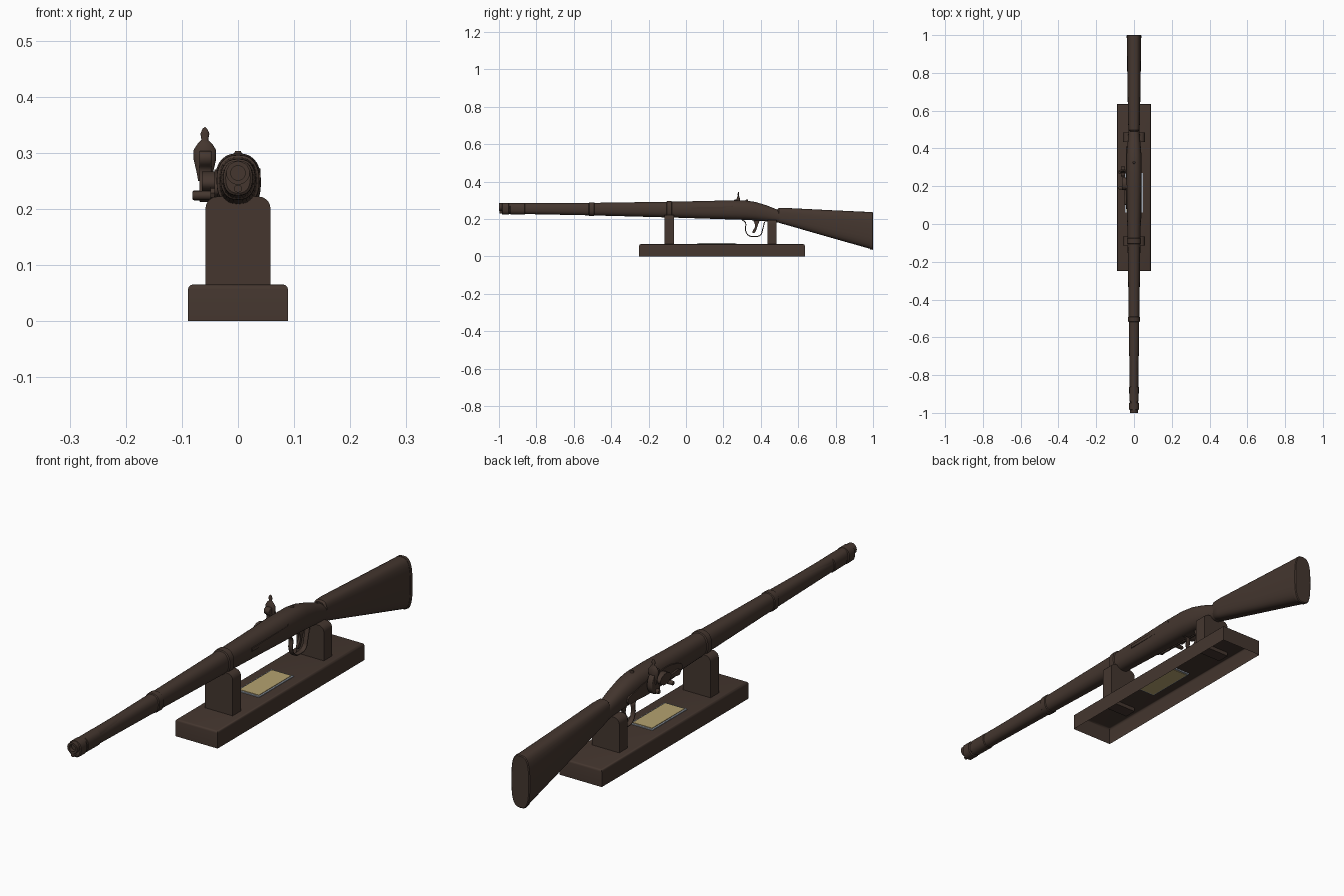
import bpy, bmesh, math
from mathutils import Vector, Matrix

if "Cube" in bpy.data.objects:
    bpy.data.objects.remove(bpy.data.objects["Cube"])

def material(name, rgb):
    m = bpy.data.materials.new(name)
    m.diffuse_color = (*rgb, 1)
    m.use_nodes = True
    m.node_tree.nodes["Principled BSDF"].inputs["Base Color"].default_value = m.diffuse_color
    return m

WOOD = material("dark walnut", (0.058, 0.037, 0.028))
GOLD = material("aged gold", (0.46, 0.36, 0.16))
GREY = material("pale grey", (0.36, 0.40, 0.46))

def finish(ob, mat=WOOD, angle=35):
    ob.data.materials.append(mat)
    bpy.ops.object.select_all(action='DESELECT')
    ob.select_set(True)
    bpy.context.view_layer.objects.active = ob
    bpy.ops.object.shade_smooth_by_angle(angle=math.radians(angle))
    return ob

def from_bmesh(name, bm, mat=WOOD):
    bmesh.ops.recalc_face_normals(bm, faces=bm.faces)
    me = bpy.data.meshes.new(name)
    bm.to_mesh(me)
    bm.free()
    ob = bpy.data.objects.new(name, me)
    bpy.context.collection.objects.link(ob)
    return finish(ob, mat)

def box(name, x, y, z, mat=WOOD):
    bm = bmesh.new()
    bmesh.ops.create_cube(bm, size=1)
    for v in bm.verts:
        v.co = [(a + b) / 2 + c * (b - a) for (a, b), c in zip((x, y, z), v.co)]
    return from_bmesh(name, bm, mat)

def loft(name, rows, power=2.4, seg=28):
    """Superellipse sections (y, bottom, top, half width) joined along y."""
    bm = bmesh.new()
    rings = []
    for y, lo, hi, w in rows:
        ring = []
        for i in range(seg):
            t = 2 * math.pi * i / seg
            c, s = math.cos(t), math.sin(t)
            px = math.copysign(abs(c) ** (2 / power), c)
            pz = math.copysign(abs(s) ** (2 / power), s)
            ring.append(bm.verts.new((w * px, y, (lo + hi) / 2 + (hi - lo) / 2 * pz)))
        rings.append(ring)
    for a, b in zip(rings, rings[1:]):
        for i in range(seg):
            j = (i + 1) % seg
            bm.faces.new((a[i], a[j], b[j], b[i]))
    bm.faces.new(rings[0])
    bm.faces.new(rings[-1])
    return from_bmesh(name, bm)

def lathe(name, profile, matrix, seg=20):
    """Spin (radius, height) points around local z, then place."""
    bm = bmesh.new()
    vs = [bm.verts.new((r, 0, h)) for r, h in profile]
    es = [bm.edges.new(p) for p in zip(vs, vs[1:])]
    bmesh.ops.spin(bm, geom=vs + es, cent=(0, 0, 0), axis=(0, 0, 1),
                   angle=2 * math.pi, steps=seg, use_duplicate=False)
    bmesh.ops.remove_doubles(bm, verts=bm.verts, dist=1e-5)
    bm.transform(matrix)
    return from_bmesh(name, bm)

def plate(name, pts, x, half, bevel=0.0, closed=True, smooth=True):
    """Side outline in (y, z), extruded along x."""
    cu = bpy.data.curves.new(name, 'CURVE')
    cu.dimensions = '2D'
    cu.fill_mode = 'BOTH' if closed else 'NONE'
    cu.extrude, cu.bevel_depth, cu.bevel_resolution = half, bevel, 2
    if not closed:
        cu.dimensions, cu.fill_mode = '3D', 'FULL'
    sp = cu.splines.new('BEZIER')
    sp.bezier_points.add(len(pts) - 1)
    for bp, (a, b) in zip(sp.bezier_points, pts):
        bp.co = (a, b, 0)
        bp.handle_left_type = bp.handle_right_type = 'AUTO' if smooth else 'VECTOR'
    sp.use_cyclic_u = closed
    sp.resolution_u = 5
    ob = bpy.data.objects.new(name, cu)
    ob.location = (x, 0, 0)
    ob.rotation_euler = (math.pi / 2, 0, math.pi / 2)
    bpy.context.collection.objects.link(ob)
    bpy.ops.object.select_all(action='DESELECT')
    ob.select_set(True)
    bpy.context.view_layer.objects.active = ob
    bpy.ops.object.convert(target='MESH')
    return finish(bpy.context.view_layer.objects.active)

# Display base: hollow underneath, softened top edge
bm = bmesh.new()
bmesh.ops.create_cube(bm, size=1)
for v in bm.verts:
    v.co = (v.co.x * 0.178, 0.1925 + v.co.y * 0.885, 0.0325 + v.co.z * 0.065)
bm.faces.ensure_lookup_table()
bmesh.ops.delete(bm, geom=[f for f in bm.faces if f.calc_center_median().z < 0.01],
                 context='FACES_ONLY')
bmesh.ops.bevel(bm, geom=[e for e in bm.edges if all(v.co.z > 0.06 for v in e.verts)],
                offset=0.008, segments=3, profile=0.5, affect='EDGES')
from_bmesh("display_base", bm)

# Two support posts with rounded shoulders
for name, y, top in (("front_post", -0.09, 0.222), ("rear_post", 0.46, 0.195)):
    w, r = 0.058, 0.022
    outline = [(-w, 0.05), (w, 0.05)]
    for k in range(6):
        t = math.pi / 2 * k / 5
        outline.append((w - r + r * math.cos(t), top - r + r * math.sin(t)))
    outline += [(-x, z) for x, z in reversed(outline[2:])]
    bm = bmesh.new()
    f = bm.faces.new([bm.verts.new((x, y - 0.025, z)) for x, z in outline])
    ext = bmesh.ops.extrude_face_region(bm, geom=[f])
    bmesh.ops.translate(bm, vec=(0, 0.05, 0),
                        verts=[g for g in ext['geom'] if isinstance(g, bmesh.types.BMVert)])
    from_bmesh(name, bm)

# Name plaque: grey rim with gold face
box("plaque_rim", (-0.047, 0.047), (0.06, 0.27), (0.06, 0.068), GREY)
box("plaque_face", (-0.041, 0.041), (0.067, 0.263), (0.058, 0.0705), GOLD)

# Long forestock running into the lock swell and wrist
BODY = [(-0.985, 0.228, 0.282, 0.022), (-0.85, 0.226, 0.281, 0.023),
        (-0.5, 0.219, 0.286, 0.028), (-0.09, 0.208, 0.292, 0.034),
        (0.1, 0.202, 0.296, 0.038), (0.22, 0.198, 0.299, 0.041),
        (0.32, 0.195, 0.298, 0.041), (0.37, 0.192, 0.291, 0.039),
        (0.43, 0.187, 0.273, 0.034), (0.49, 0.181, 0.249, 0.029),
        (0.56, 0.17, 0.235, 0.024)]
loft("forestock", BODY)

# Shoulder stock and butt plate
loft("butt_stock", [(0.49, 0.185, 0.254, 0.022), (0.497, 0.179, 0.259, 0.028),
                    (0.53, 0.170, 0.259, 0.031), (0.75, 0.107, 0.248, 0.035),
                    (0.985, 0.040, 0.237, 0.038)], power=3)
loft("butt_plate", [(0.984, 0.038, 0.238, 0.039), (0.997, 0.035, 0.237, 0.039),
                    (1.0, 0.038, 0.234, 0.036)], power=3)

# Barrel bands follow the stock section
def section(y):
    for a, b in zip(BODY, BODY[1:]):
        if y <= b[0]:
            t = (y - a[0]) / (b[0] - a[0])
            return [p + (q - p) * t for p, q in zip(a, b)]

def band(name, y0, y1, g):
    rows = []
    for y, k in ((y0, 0), (y0 + 0.003, g), (y1 - 0.003, g), (y1, 0)):
        s = section(y)
        rows.append((y, s[1] - k, s[2] + k, s[3] + k))
    loft(name, rows)

for name, y0, y1, g in (("muzzle_band", -0.985, -0.945, 0.004), ("nose_band", -0.94, -0.86, 0.0025),
                        ("middle_band", -0.52, -0.49, 0.003), ("rear_band", -0.105, -0.075, 0.004)):
    band(name, y0, y1, g)

# Barrel with open bore
along_y = Matrix.Rotation(-math.pi / 2, 4, 'X')
lathe("barrel", [(0, 0.06), (0.013, 0.06), (0.013, 0), (0.021, 0), (0.021, 0.95), (0.026, 1.25), (0, 1.25)],
      Matrix.Translation((0, -1, 0.264)) @ along_y)
lathe("ramrod", [(0, 0), (0.007, 0), (0.007, 0.1), (0, 0.1)],
      Matrix.Translation((0, -0.997, 0.236)) @ along_y, 12)
lathe("tang_screw", [(0, 0.303), (0.005, 0.303), (0.007, 0.299), (0.007, 0.29)],
      Matrix.Translation((0, 0.325, 0)), 12)

# Side plates
plate("lock_plate", [(0.08, 0.235), (0.12, 0.262), (0.25, 0.265), (0.36, 0.25), (0.41, 0.225),
                     (0.35, 0.212), (0.2, 0.212), (0.11, 0.218)], -0.039, 0.003)
plate("opposite_plate", [(0.03, 0.262), (0.24, 0.266), (0.25, 0.272), (0.25, 0.25), (0.03, 0.25)],
      0.038, 0.002, smooth=False)

# Lock: hammer jaws, swan neck, pan and spring
lathe("hammer_jaws", [(0, 0.346), (0.004, 0.343), (0.008, 0.334), (0.006, 0.323), (0.013, 0.316),
                      (0.020, 0.305), (0.020, 0.288), (0.014, 0.262), (0.012, 0.25), (0, 0.25)],
      Matrix.Translation((-0.059, 0.28, 0)) @ Matrix.Diagonal((1, 0.5, 1, 1)))
plate("hammer_neck", [(0.272, 0.215), (0.295, 0.23), (0.3, 0.26), (0.288, 0.285), (0.262, 0.30),
                      (0.255, 0.29), (0.27, 0.27), (0.265, 0.245), (0.255, 0.23)], -0.058, 0.008, 0.003)
across_x = Matrix.Rotation(math.pi / 2, 4, 'Y')
for name, y, z, r, length in (("hammer_pivot", 0.275, 0.224, 0.009, 0.05),
                              ("frizzen_pivot", 0.19, 0.224, 0.008, 0.045)):
    lathe(name, [(0, 0), (r - 0.002, 0), (r, 0.003), (r, length), (0, length)],
          Matrix.Translation((-0.081, y, z)) @ across_x, 14)
plate("priming_pan", [(0.18, 0.25), (0.245, 0.25), (0.235, 0.23), (0.2, 0.228)], -0.052, 0.012)
plate("frizzen_spring", [(0.1, 0.228), (0.15, 0.236), (0.2, 0.228), (0.15, 0.222)], -0.044, 0.005)

# Trigger and its guard
plate("trigger_guard", [(0.30, 0.196), (0.318, 0.18), (0.318, 0.14), (0.335, 0.112), (0.365, 0.106),
                        (0.398, 0.114), (0.41, 0.145), (0.42, 0.185)], 0, 0.007, 0.0025, closed=False)
plate("trigger", [(0.365, 0.2), (0.388, 0.2), (0.382, 0.165), (0.362, 0.125), (0.357, 0.128), (0.371, 0.162)],
      0, 0.004, 0.001)
